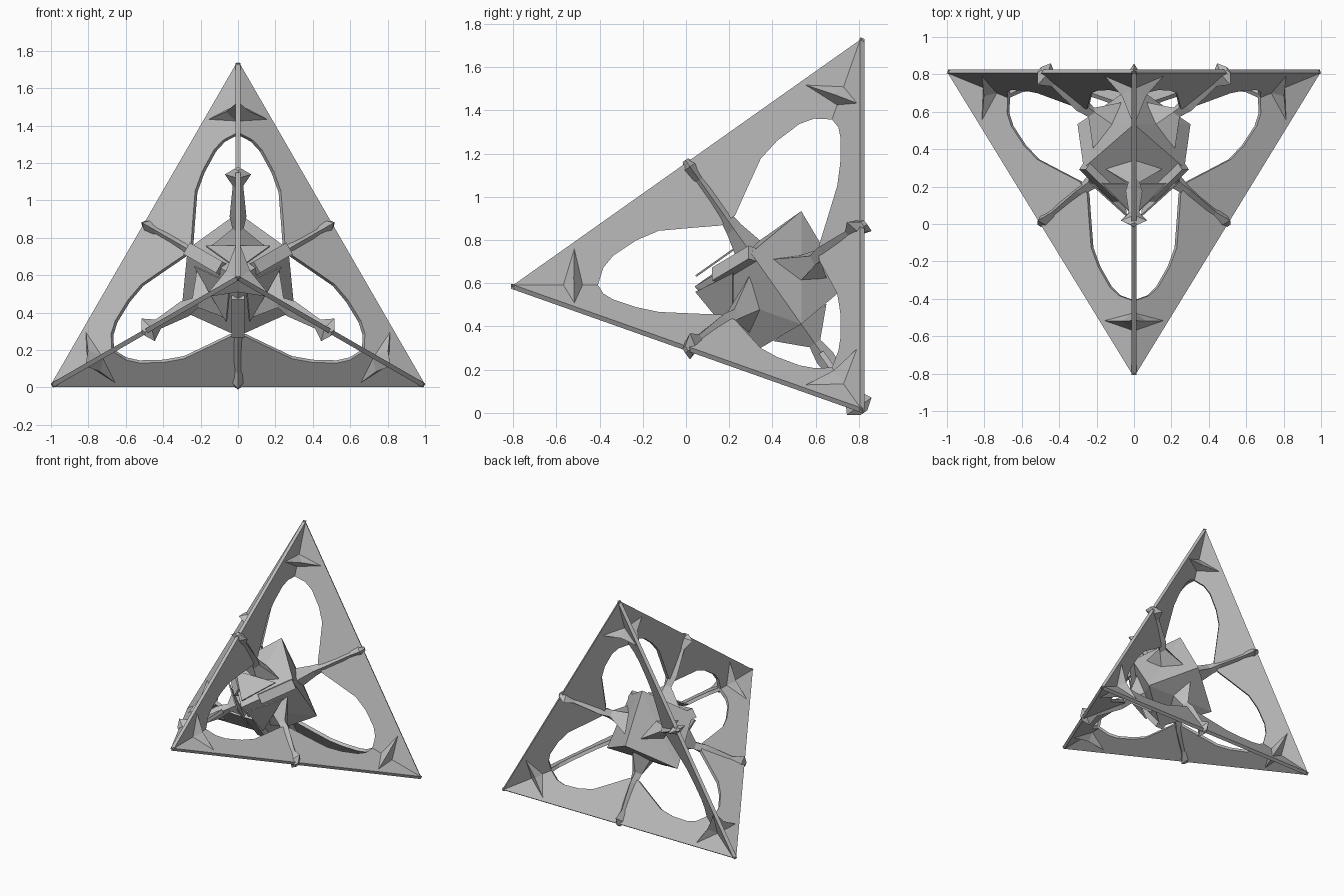
import bpy, bmesh, math
from mathutils import Vector
from itertools import combinations

if "Cube" in bpy.data.objects:
    bpy.data.objects.remove(bpy.data.objects["Cube"])

grey = bpy.data.materials.new("plain grey")
grey.use_nodes = True
grey.diffuse_color = (0.5, 0.5, 0.5, 1)
grey.node_tree.nodes["Principled BSDF"].inputs["Base Color"].default_value = (0.5, 0.5, 0.5, 1)

HALF = 0.995                                # half an edge of the tetrahedron
RADIUS = HALF * math.sqrt(1.5)              # centre to corner
CENTRE = Vector((0, 0.41, 0.585))
INNER = HALF / math.sqrt(2)                 # centre to edge middle

# Directions from the centre to the corners
DIRS = {"front": Vector((0, -1, 0))}
for name, deg in (("top", 90), ("right", 210), ("left", 330)):
    a, k = math.radians(deg), math.sqrt(8) / 3
    DIRS[name] = Vector((k * math.cos(a), 1 / 3, k * math.sin(a)))
CORNERS = {n: CENTRE + d * RADIUS for n, d in DIRS.items()}


def make(name, verts, faces):
    bm = bmesh.new()
    vs = [bm.verts.new(v) for v in verts]
    for f in faces:
        bm.faces.new([vs[i] for i in f])
    bmesh.ops.recalc_face_normals(bm, faces=bm.faces)
    mesh = bpy.data.meshes.new(name)
    bm.to_mesh(mesh)
    bm.free()
    mesh.materials.append(grey)
    obj = bpy.data.objects.new(name, mesh)
    bpy.context.collection.objects.link(obj)
    return obj


def loft(name, rings):
    """Skin equal rings of points and cap both ends."""
    n = len(rings[0])
    verts = [p for ring in rings for p in ring]
    faces = [list(range(n)), list(range(len(verts) - n, len(verts)))]
    for k in range(len(rings) - 1):
        for i in range(n):
            j = (i + 1) % n
            faces.append([k * n + i, k * n + j, (k + 1) * n + j, (k + 1) * n + i])
    return make(name, verts, faces)


# Half outline of a fin: along the edge, and depth towards the centre
FIN = [(1, 0), (0.673, 0.231), (0.6, 0.175), (0.53, 0.156), (0.4, 0.16),
       (0.29, 0.184), (0.15, 0.265), (0.04, 0.33)]
# Rib rings: depth, half width across the fin, half width along it
RIB = [(-0.012, 0.02, 0.015), (0.025, 0.07, 0.035), (0.1, 0.028, 0.028),
       (0.3, 0.045, 0.028), (0.38, 0.03, 0.04), (0.5, 0.15, 0.07)]

for p, q in combinations(CORNERS, 2):
    mid = (CORNERS[p] + CORNERS[q]) / 2
    along = (CORNERS[q] - CORNERS[p]).normalized()
    inward = (CENTRE - mid).normalized()
    side = along.cross(inward)
    label = p + "_" + q

    # Thin arched fin under each edge
    outline = FIN + [(-e, r) for e, r in reversed(FIN)]
    flat = [mid + along * (e * HALF) + inward * r for e, r in outline]
    loft("fin_" + label, [[v + side * t for v in flat] for t in (-0.0125, 0.0125)])

    # Diamond rib that runs from the edge to the core and flares there
    loft("rib_" + label, [[mid + inward * r + d for d in
                           (side * w, along * l, -side * w, -along * l)]
                          for r, w, l in RIB])

# Three-pointed gusset across the fins near each corner
for name, corner in CORNERS.items():
    axis = -DIRS[name]
    mid = corner + axis * 0.29
    tips = [corner + (c - corner) * 0.18 for n, c in CORNERS.items() if n != name]
    ring = []
    for i, tip in enumerate(tips):
        opposite = (mid - tips[(i + 2) % 3])
        ring += [tip, mid + opposite.normalized() * 0.075]
    verts = ring + [mid - axis * 0.06, mid + axis * 0.05]
    faces = [[i, (i + 1) % 6, apex] for i in range(6) for apex in (6, 7)]
    make("gusset_" + name, verts, faces)

# Faceted cube core: long points face the corners, short ones the sides
names = list(DIRS)
core = [CENTRE + DIRS[n] * 0.37 for n in names] + [CENTRE - DIRS[n] * 0.33 for n in names]
faces = []
for a, b in combinations(range(4), 2):
    for c in range(4):
        if c not in (a, b):
            faces.append([a, b, 4 + c])
make("core", core, faces)

# Raised flaps and edge bars around the front point of the core
front = DIRS["front"]
for name in ("top", "right", "left"):
    d = DIRS[name]
    normal = (front + d).normalized()
    run = (d - front).normalized()
    side = run.cross(normal)
    base = CENTRE + normal * 0.245
    flap = [base - run * 0.27, base - run * 0.06 + side * 0.17, base - run * 0.06 - side * 0.17]
    loft("flap_" + name, [flap, [v + normal * 0.009 for v in flap]])

    start, end = CENTRE + front * 0.37, CENTRE - d * 0.33
    start = start.lerp(end, 0.35)
    out = (front - d).normalized()
    side = (end - start).normalized().cross(out)
    loft("edge_bar_" + name, [[v + side * 0.035 + out * 0.012, v - side * 0.035 + out * 0.012,
                               v - side * 0.035 - out * 0.04, v + side * 0.035 - out * 0.04]
                              for v in (start, end)])
